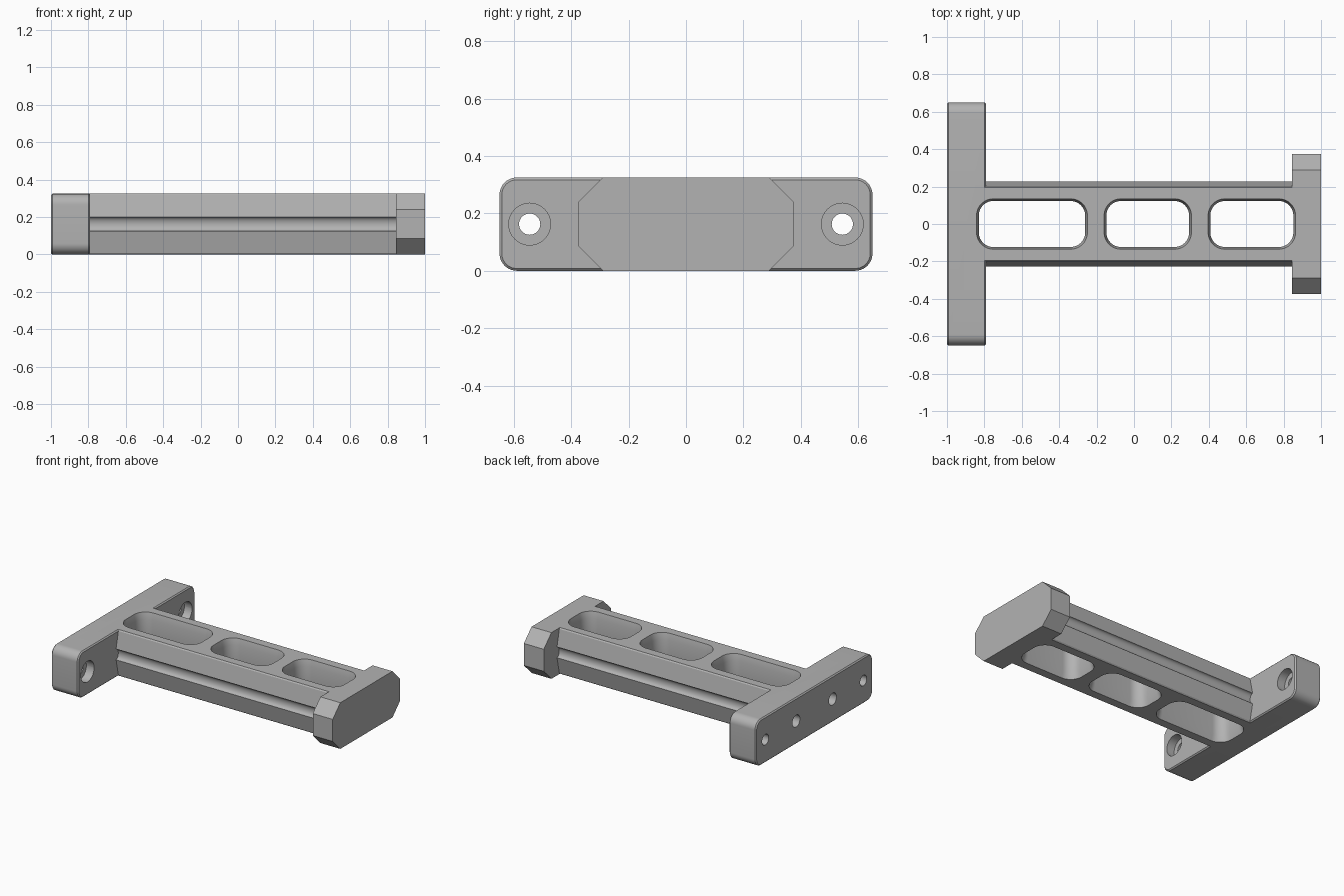
import bpy, bmesh, math

if "Cube" in bpy.data.objects:
    bpy.data.objects.remove(bpy.data.objects["Cube"])

H = 0.325          # overall height
MID = H / 2

grey = bpy.data.materials.new("machined grey")
grey.use_nodes = True
colour = (0.45, 0.45, 0.45, 1)
grey.diffuse_color = colour
grey.node_tree.nodes["Principled BSDF"].inputs["Base Color"].default_value = colour


def loft(name, rings):
    """Closed solid skinned through equal-length rings of points."""
    bm = bmesh.new()
    loops = [[bm.verts.new(p) for p in ring] for ring in rings]
    for a, b in zip(loops, loops[1:]):
        for i in range(len(a)):
            j = (i + 1) % len(a)
            bm.faces.new((a[i], a[j], b[j], b[i]))
    bm.faces.new(loops[0])
    bm.faces.new(loops[-1])
    bmesh.ops.recalc_face_normals(bm, faces=bm.faces)
    mesh = bpy.data.meshes.new(name)
    bm.to_mesh(mesh)
    bm.free()
    mesh.materials.append(grey)
    ob = bpy.data.objects.new(name, mesh)
    bpy.context.collection.objects.link(ob)
    return ob


def rounded_rect(w, h, r, steps=10):
    """Outline with half sizes w, h and corner radius r."""
    pts = []
    for k, (sx, sy) in enumerate(((1, 1), (-1, 1), (-1, -1), (1, -1))):
        for i in range(steps + 1):
            a = math.pi / 2 * (k + i / steps)
            pts.append((sx * (w - r) + r * math.cos(a), sy * (h - r) + r * math.sin(a)))
    return pts


def along_x(outline, x, cy=0):
    return [(x, cy + u, MID + v) for u, v in outline]


def combine(ob, other, operation):
    """Apply a boolean and discard the helper."""
    mod = ob.modifiers.new("combine", 'BOOLEAN')
    mod.operation, mod.solver, mod.object = operation, 'EXACT', other
    bpy.context.view_layer.objects.active = ob
    bpy.ops.object.modifier_apply(modifier=mod.name)
    bpy.data.objects.remove(other)


# Mounting plate with rounded corners and eased edges
edge = 0.008
plate_rings = []
for x, inset in ((-1, edge), (-1 + edge, 0), (-0.79 - edge, 0), (-0.79, edge)):
    plate_rings.append(along_x(rounded_rect(0.65 - inset, MID - inset, 0.06 - inset), x))
bracket = loft("bracket_body", plate_rings)

# Beam: sides flare toward the middle and carry a shallow round groove
half = [(0.195, MID), (0.202, MID - 0.008), (0.228, 0.038)]
for i in range(1, 12):
    a = math.pi * i / 12
    half.append((0.228 - 0.025 * math.sin(a), 0.038 * math.cos(a)))
half += [(u, -v) for u, v in reversed(half[:3])]
profile = half + [(-u, -v) for u, v in half]
beam = loft("beam", [along_x(profile, -0.85), along_x(profile, 0.9)])
combine(bracket, beam, 'UNION')

# Octagonal end cap
c = 0.085
quarter = [(0.375, MID - c), (0.375 - c, MID), (c - 0.375, MID), (-0.375, MID - c)]
octagon = quarter + [(-u, -v) for u, v in quarter]
cap = loft("end_cap", [along_x(octagon, 0.845), along_x(octagon, 1)])
combine(bracket, cap, 'UNION')

# Lightening pockets through the beam, with a tapered rim on both sides
rim = 0.012
for x0, x1 in ((-0.842, -0.249), (-0.16, 0.307), (0.396, 0.864)):
    rings = []
    for z, inset in ((-0.02, 0), (0, 0), (0.045, rim), (H - 0.045, rim), (H, 0), (H + 0.02, 0)):
        outline = rounded_rect((x1 - x0) / 2 - inset, 0.135 - inset, 0.09 - inset)
        rings.append([((x0 + x1) / 2 + u, v, z) for u, v in outline])
    combine(bracket, loft("pocket_cutter", rings), 'DIFFERENCE')


# Bolt holes: through holes with counterbores outside, blind holes inside
def drill(y, r, x0, x1):
    circle = rounded_rect(r, r, r - 0.0001, 8)
    combine(bracket, loft("drill", [along_x(circle, x0, y), along_x(circle, x1, y)]), 'DIFFERENCE')


for side in (-1, 1):
    drill(side * 0.545, 0.037, -1.05, -0.7)
    drill(side * 0.545, 0.073, -0.85, -0.7)
    drill(side * 0.203, 0.042, -1.05, -0.85)

# Smooth rounded areas, keep machined edges crisp
bpy.ops.object.select_all(action='DESELECT')
bracket.select_set(True)
bpy.context.view_layer.objects.active = bracket
bpy.ops.object.shade_smooth_by_angle(angle=math.radians(25))
